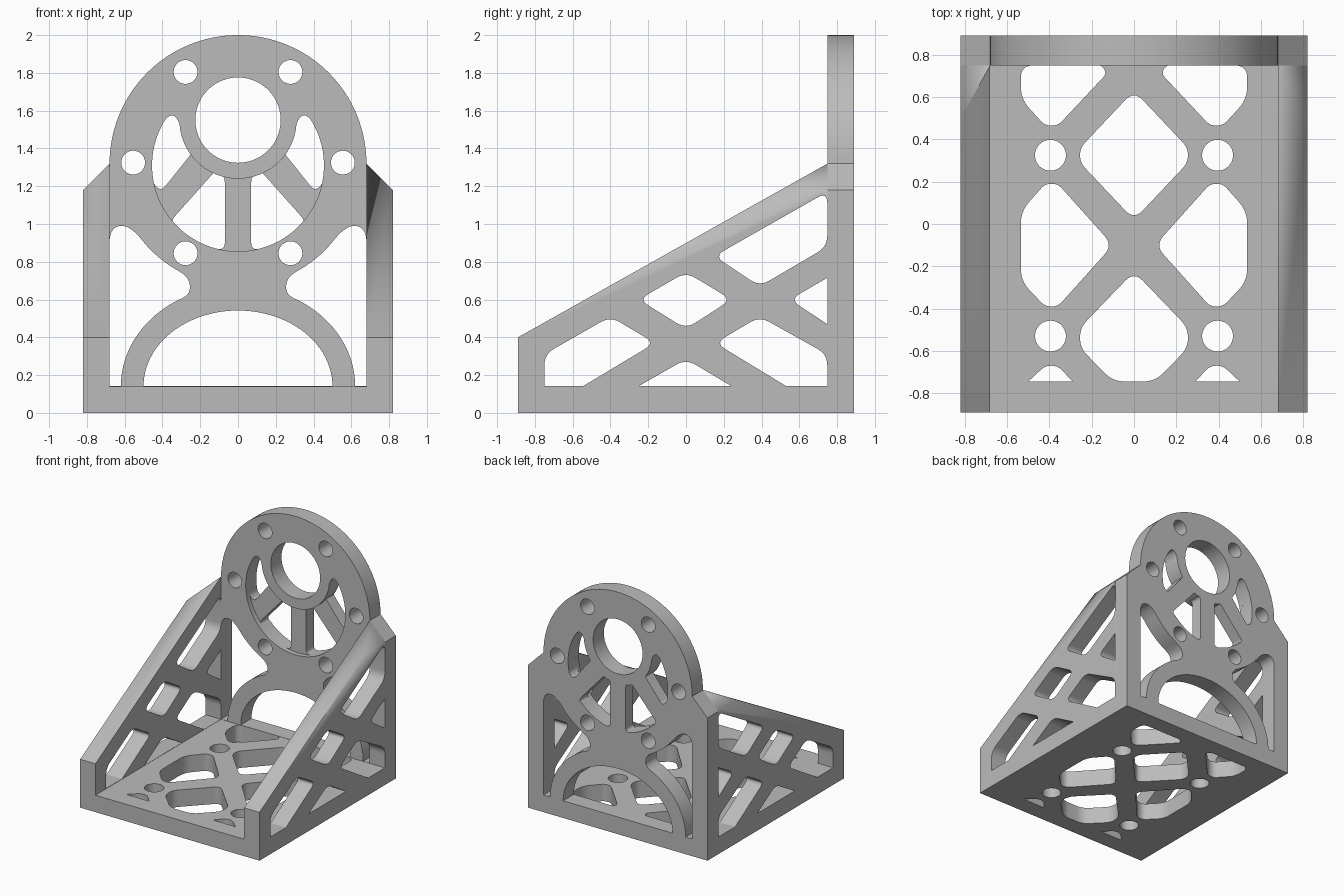
import bpy
import bmesh
from math import sin, cos, radians
from mathutils import Vector

cube = bpy.data.objects.get("Cube")
if cube:
    bpy.data.objects.remove(cube, do_unlink=True)

grey = bpy.data.materials.new("plain_grey")
grey.use_nodes = True
colour = (0.5, 0.5, 0.5, 1)
grey.diffuse_color = colour
grey.node_tree.nodes["Principled BSDF"].inputs["Base Color"].default_value = colour


# Outline helpers
def arc(cx, cy, rx, start, end, ry=None, n=32):
    ry = ry or rx
    angles = [radians(start + (end - start) * i / n) for i in range(n + 1)]
    return [(cx + rx * cos(a), cy + ry * sin(a)) for a in angles]


def circle(cx, cy, r):
    return arc(cx, cy, r, 0, 360, n=48)[:-1]


def bend(p, c, q, n=8):
    p, c, q = Vector(p), Vector(c), Vector(q)
    steps = [i / n for i in range(n + 1)]
    return [tuple(p * (1 - t) ** 2 + c * 2 * t * (1 - t) + q * t * t) for t in steps]


def rounded(points, size=0.06):
    """Round every corner, except those flagged with a third value."""
    out = []
    for i, p in enumerate(points):
        here = Vector(p[:2])
        before = Vector(points[i - 1][:2]) - here
        after = Vector(points[(i + 1) % len(points)][:2]) - here
        if len(p) == 3:
            out.append(p[:2])
            continue
        d = min(size, before.length * 0.48, after.length * 0.48)
        out += bend(here + before.normalized() * d, here, here + after.normalized() * d)
    return out


def mirrored(points):
    return [(-p[0], *p[1:]) for p in points]


def both(shapes):
    return shapes + [mirrored(s) for s in shapes]


def plate(name, outline, holes, low, high, axes):
    """Extrude an outline with holes; axes maps (u, v, depth) to x, y, z."""
    curve = bpy.data.curves.new(name, "CURVE")
    curve.dimensions = "2D"
    curve.fill_mode = "BOTH"
    curve.extrude = (high - low) / 2
    for shape in [outline] + holes:
        spline = curve.splines.new("POLY")
        spline.points.add(len(shape) - 1)
        for point, (u, v) in zip(spline.points, shape):
            point.co = (u, v, 0, 1)
        spline.use_cyclic_u = True
    temp = bpy.data.objects.new(name + "_profile", curve)
    bpy.context.collection.objects.link(temp)
    graph = bpy.context.evaluated_depsgraph_get()
    mesh = bpy.data.meshes.new_from_object(temp.evaluated_get(graph))
    bpy.data.objects.remove(temp, do_unlink=True)
    bpy.data.curves.remove(curve)
    mesh.name = name

    bm = bmesh.new()
    bm.from_mesh(mesh)
    for v in bm.verts:
        source = (v.co.x, v.co.y, v.co.z + (low + high) / 2)
        v.co = [source[i] for i in axes]
    bmesh.ops.remove_doubles(bm, verts=bm.verts[:], dist=0.0003)
    bmesh.ops.recalc_face_normals(bm, faces=bm.faces[:])
    bm.to_mesh(mesh)
    bm.free()
    mesh.materials.clear()
    mesh.materials.append(grey)
    obj = bpy.data.objects.new(name, mesh)
    bpy.context.collection.objects.link(obj)
    bpy.ops.object.select_all(action="DESELECT")
    obj.select_set(True)
    bpy.context.view_layer.objects.active = obj
    bpy.ops.object.shade_smooth_by_angle(angle=radians(30))
    return obj


W, IN, D, BACK, FLOOR = 0.82, 0.68, 0.89, 0.75, 0.14
EDGE = FLOOR + 0.002

# Base plate with lattice openings and bolt holes
upper_diamond = rounded([(0, 0.63), (0.255, 0.36), (0.255, 0.29), (0, 0.02)])
upper_diamond = rounded([(0, 0.63), (0.255, 0.36), (0.255, 0.29), (0, 0.02),
                         (-0.255, 0.29), (-0.255, 0.36)])
lower_diamond = rounded([(0, -0.225), (0.255, -0.49), (0.255, -0.585), (0.1, -0.745),
                         (-0.1, -0.745), (-0.255, -0.585), (-0.255, -0.49)])
side_window = rounded([(0.36, 0.19), (0.42, 0.19), (0.535, 0.06), (0.535, -0.27),
                       (0.42, -0.39), (0.36, -0.39), (0.1, -0.1)])
rear_window = rounded([(0.535, BACK), (0.535, 0.59), (0.42, 0.465), (0.36, 0.465),
                       (0.13, 0.71), (0.15, BACK)])
front_window = rounded([(0.29, -0.745, 0), (0.5, -0.745, 0), (0.42, -0.67), (0.36, -0.67)])
base_holes = [upper_diamond, lower_diamond] + both(
    [side_window, rear_window, front_window, circle(0.395, 0.325, 0.073),
     circle(0.395, -0.53, 0.073)])
plate("base_plate", [(-W, -D), (W, -D), (W, D), (-W, D)], base_holes, 0, FLOOR, (0, 1, 2))

# Sloping side braces, outlines in (y, z)
R = BACK - 0.002
brace_holes = [rounded(s) for s in (
    [(-BACK, EDGE, 0), (-BACK, 0.31), (-0.4, 0.51), (-0.165, 0.37), (-0.545, EDGE, 0)],
    [(-0.25, EDGE, 0), (0.24, EDGE, 0), (0, 0.285)],
    [(R, EDGE, 0), (R, 0.31), (0.39, 0.51), (0.155, 0.37), (0.53, EDGE, 0)],
    [(-0.25, 0.6), (0, 0.745), (0.24, 0.6), (0, 0.445)],
    [(R, 0.715, 0), (R, 0.47, 0), (0.55, 0.6)],
    [(R, 1.17), (0.15, 0.83), (0.39, 0.67), (R, 0.88)])]
brace = plate("side_braces", [(-D, FLOOR), (BACK, FLOOR), (BACK, 1.32), (-D, 0.4)],
              brace_holes, IN, W, (2, 0, 1))
bm = bmesh.new()
bm.from_mesh(brace.data)
# Bevelled outer top corner of the brace
cut = bmesh.ops.bisect_plane(bm, geom=bm.verts[:] + bm.edges[:] + bm.faces[:],
                             plane_co=(IN, 0, 1.32), plane_no=(1, 0, 1), clear_outer=True)
bmesh.ops.holes_fill(bm, edges=[e for e in bm.edges if e.is_boundary])
bmesh.ops.recalc_face_normals(bm, faces=bm.faces[:])
bm.to_mesh(brace.data)
bm.free()
brace.modifiers.new("Mirror", "MIRROR").use_mirror_merge = False

# Back plate outline and openings, in (x, z)
outline = ([(W, FLOOR), (W, 1.18)] + arc(0, 1.32, IN, 0, 180, n=64)
           + [(-W, 1.18), (-W, FLOOR)])
arch = arc(0, EDGE, 0.5, 0, 180, ry=0.4, n=48)
corner_window = ([(IN, EDGE)] + bend((IN, 0.9), (IN, 0.99), (0.615, 0.99))
                 + bend((0.615, 0.99), (0.57, 0.99), (0.512, 0.92))[1:-1]
                 + arc(0, 1.32, 0.65, -38, -61)
                 + bend((0.315, 0.751), (0.255, 0.72), (0.255, 0.67))[1:]
                 + bend((0.255, 0.67), (0.25, 0.625), (0.31, 0.599))[1:-1]
                 + arc(0, EDGE, 0.62, 60, 0, ry=0.53))
bolts = [circle(0.555 * cos(radians(a)), 1.325 + 0.48 / sin(radians(60)) * sin(radians(a)), 0.063)
         for a in range(0, 360, 60)]
shared = [arch, circle(0, 1.55, 0.226)] + both([corner_window]) + bolts

HUB, RING = (0, 1.55, 0.31), (0, 1.31, 0.455)
tip = bend(arc(*RING, 32, 33)[0], (0.34, 1.61), arc(*HUB, -4, -5)[0])
recess = (arc(*RING, -212, 32, n=96) + tip[1:-1] + arc(*HUB, -4, -176, n=64)
          + mirrored(tip)[::-1][1:-1])
side_slot = (arc(*RING, -12, 32) + tip[1:-1] + arc(*HUB, -4, -36)
             + bend((0.385, 1.2), (0.415, 1.165), arc(*RING, -12, 0)[0])[:-1])
low_slot = (bend((0.07, 1.22), (0.07, 1.26), arc(*HUB, -72, 0)[0]) + arc(*HUB, -71, -65, n=4)
            + bend((0.335, 1.04), (0.36, 1.01), arc(*RING, -44, 0)[0])[:-1]
            + arc(*RING, -44, -75)
            + bend(arc(*RING, -75, 0)[0], (0.07, 0.857), (0.07, 0.9))[1:])

# Front layer carries the recess, rear layer carries the spokes
STEP = BACK + 0.04
plate("back_plate_front", outline, shared + [recess], BACK, STEP, (0, 2, 1))
plate("back_plate_spokes", outline, shared + both([side_slot, low_slot]), STEP, D, (0, 2, 1))
